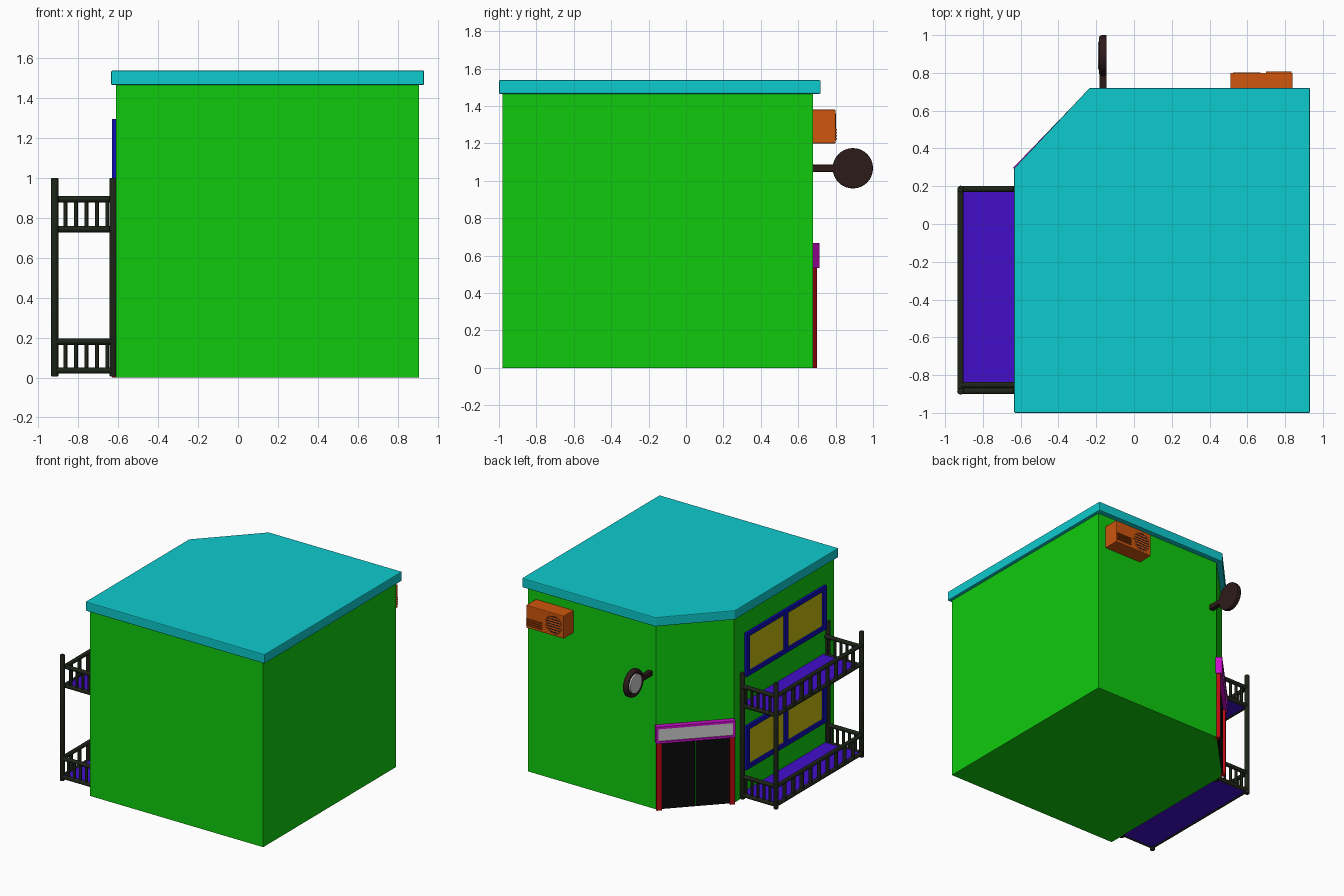
import bpy, bmesh, math
from mathutils import Vector, Matrix

if "Cube" in bpy.data.objects:
    bpy.data.objects.remove(bpy.data.objects["Cube"])


def mat(name, rgb):
    m = bpy.data.materials.new(name)
    m.diffuse_color = (*rgb, 1)
    m.use_nodes = True
    m.node_tree.nodes["Principled BSDF"].inputs["Base Color"].default_value = m.diffuse_color
    return m


GREEN = mat("wall_green", (0.005, 0.6, 0.004))
TEAL = mat("roof_teal", (0.004, 0.59, 0.61))
IRON = mat("iron", (0.013, 0.018, 0.009))
PURPLE = mat("deck_purple", (0.054, 0.004, 0.59))
BLUE = mat("frame_blue", (0.005, 0.004, 0.45))
GLASS = mat("glass", (0.56, 0.5, 0.005))
ORANGE = mat("orange", (0.62, 0.093, 0.004))
BROWN = mat("dark_brown", (0.027, 0.011, 0.011))
MAGENTA = mat("magenta", (0.6, 0.004, 0.6))
RED = mat("dark_red", (0.5, 0.003, 0.006))
BLACK = mat("black", (0.003, 0.003, 0.003))


def finish(name, bm, m, bevel=0):
    bmesh.ops.recalc_face_normals(bm, faces=bm.faces)
    me = bpy.data.meshes.new(name)
    bm.to_mesh(me)
    bm.free()
    ob = bpy.data.objects.new(name, me)
    bpy.context.collection.objects.link(ob)
    if m:
        me.materials.append(m)
    if bevel:
        mod = ob.modifiers.new("bevel", 'BEVEL')
        mod.width, mod.segments = bevel, 2
        mod.limit_method, mod.angle_limit = 'ANGLE', math.radians(40)
    return ob


def box(name, lo, hi, m=None, bevel=0, frame=Matrix()):
    """Box between two corners, optionally placed in a local frame."""
    lo, hi = Vector(lo), Vector(hi)
    bm = bmesh.new()
    mtx = frame @ Matrix.Translation((lo + hi) / 2) @ Matrix.Diagonal((*(hi - lo), 1))
    bmesh.ops.create_cube(bm, size=1, matrix=mtx)
    return finish(name, bm, m, bevel)


def rod(name, a, b, r, m=None, sides=12, bevel=0):
    a, b = Vector(a), Vector(b)
    d = b - a
    mtx = Matrix.Translation((a + b) / 2) @ d.to_track_quat('Z', 'Y').to_matrix().to_4x4()
    bm = bmesh.new()
    bmesh.ops.create_cone(bm, cap_ends=True, segments=sides, radius1=r, radius2=r,
                          depth=d.length, matrix=mtx)
    for f in bm.faces:
        f.smooth = len(f.verts) == 4
    return finish(name, bm, m, bevel)


def prism(name, pts, z0, z1, m, bevel=0):
    bm = bmesh.new()
    f = bm.faces.new([bm.verts.new((x, y, z0)) for x, y in pts])
    ext = bmesh.ops.extrude_face_region(bm, geom=[f])
    vs = [g for g in ext["geom"] if isinstance(g, bmesh.types.BMVert)]
    bmesh.ops.translate(bm, verts=vs, vec=(0, 0, z1 - z0))
    return finish(name, bm, m, bevel)


def ring(name, loc, rot, major, minor, m):
    bpy.ops.mesh.primitive_torus_add(major_radius=major, minor_radius=minor, major_segments=32,
                                     minor_segments=8, location=loc, rotation=rot)
    ob = bpy.context.object
    ob.name = name
    ob.data.materials.append(m)
    bpy.ops.object.shade_smooth()


# Building with one chamfered corner, and overhanging roof
A, B = Vector((-0.61, 0.268, 0)), Vector((-0.213, 0.68, 0))
prism("building_walls", [(-0.61, -0.98), (0.907, -0.98), (0.907, 0.68), B.xy, A.xy], 0, 1.47, GREEN)
prism("roof_slab", [(-0.635, -1), (0.932, -1), (0.932, 0.72), (-0.235, 0.72), (-0.635, 0.295)],
      1.465, 1.538, TEAL, 0.006)

# Entrance, built in a frame along the chamfer (x along wall, y outwards)
u = (B - A).normalized()
n = Vector((-u.y, u.x, 0))
F = Matrix.Translation(A) @ Matrix((u, n, (0, 0, 1))).transposed().to_4x4()
L = (B - A).length
for side, x in (("left", 0), ("right", L - 0.038)):
    box(f"door_jamb_{side}", (x, -0.01, 0), (x + 0.038, 0.028, 0.54), RED, frame=F)
box("door_leaf_left", (0.038, -0.01, 0.004), (L / 2 - 0.002, 0.012, 0.54), BLACK, frame=F)
box("door_leaf_right", (L / 2 + 0.002, -0.01, 0.004), (L - 0.038, 0.012, 0.54), BLACK, frame=F)
L += 0.006
box("entrance_board", (0.01, -0.01, 0.545), (L - 0.01, 0.034, 0.655), None, frame=F)
for nm, lo, hi in (("bottom", (0, 0.535), (L, 0.552)), ("top", (0, 0.65), (L, 0.668)),
                   ("left", (0, 0.552), (0.016, 0.65)), ("right", (L - 0.016, 0.552), (L, 0.65))):
    box("board_frame_" + nm, (lo[0], -0.01, lo[1]), (hi[0], 0.042, hi[1]), MAGENTA, frame=F)

# Two wide windows on the left wall
Y0, Y1, T = -0.86, 0.14, 0.042
for lvl, z0 in (("lower", 0.213), ("upper", 0.95)):
    z1 = z0 + 0.345
    box(f"{lvl}_window_glass", (-0.616, Y0 + 0.01, z0 + 0.01), (-0.6, Y1 - 0.01, z1 - 0.01), GLASS)
    for i, z in enumerate((z0, z1 - T * 0.8)):
        box(f"{lvl}_window_rail_{i}", (-0.63, Y0, z), (-0.6, Y1, z + T * 0.8), BLUE)
    for i, y in enumerate((Y0, (Y0 + Y1 - T) / 2, Y1 - T)):
        box(f"{lvl}_window_stile_{i}", (-0.63, y, z0 + T * 0.8), (-0.6, y + T, z1 - T * 0.8), BLUE)

# Balcony posts
XO, XI, YF, YB = -0.918, -0.625, -0.885, 0.185
for i, (x, y) in enumerate(((XO, YF), (XO, YB), (XI, YF), (XI, YB))):
    rod(f"balcony_post_{i}", (x, y, 0.004), (x, y, 1.0), 0.018, IRON, bevel=0.005)

# Balcony decks, rails and balusters; the upper front rail sits slightly inwards
for lvl, zb, zt, yf in (("lower", 0.035, 0.18, YF), ("upper", 0.743, 0.893, YF + 0.032)):
    box(f"{lvl}_balcony_deck", (XO, yf, zb - 0.012), (-0.6, YB, zb + 0.008), PURPLE)
    for nm, z in (("bottom", zb), ("top", zt)):
        rod(f"{lvl}_{nm}_rail_side", (XO, YF, z), (XO, YB, z), 0.016, IRON)
        rod(f"{lvl}_{nm}_rail_front", (XO, yf, z), (XI, yf, z), 0.016, IRON)
        rod(f"{lvl}_{nm}_rail_back", (XO, YB, z), (XI, YB, z), 0.016, IRON)
    for i in range(1, 10):
        y = YF + (YB - YF) * i / 10
        rod(f"{lvl}_side_baluster_{i}", (XO, y, zb), (XO, y, zt), 0.015, IRON, 8)
    for i in range(5):
        x = -0.865 + 0.0525 * i
        rod(f"{lvl}_front_baluster_{i}", (x, yf, zb), (x, yf, zt), 0.01, IRON, 8)
        rod(f"{lvl}_back_baluster_{i}", (x, YB, zb), (x, YB, zt), 0.01, IRON, 8)

# Round hanging sign: bracket, disc, rim and plain face
C = Vector((0, 0.892, 1.067))
box("sign_bracket", (-0.183, 0.67, 1.048), (-0.145, 0.80, 1.086), BROWN, 0.004)
rod("sign_disc", C + Vector((-0.176, 0, 0)), C + Vector((-0.145, 0, 0)), 0.108, BROWN, 32, 0.006)
rod("sign_face", C + Vector((-0.19, 0, 0)), C + Vector((-0.17, 0, 0)), 0.074, None, 32, 0.003)
ring("sign_rim", C + Vector((-0.17, 0, 0)), (0, math.pi / 2, 0), 0.092, 0.016, BROWN)

# Air conditioner: case, louvres, fan guard
box("aircon_case", (0.51, 0.67, 1.2), (0.84, 0.8, 1.38), ORANGE, 0.005)
for i in range(4):
    z = 1.222 + 0.016 * i
    box(f"aircon_louvre_{i}", (0.70, 0.79, z), (0.835, 0.808, z + 0.007), ORANGE)
for i in range(7):
    z = 1.225 + 0.02 * i
    w = 0.07 * math.sqrt(1 - ((z - 1.285) / 0.075) ** 2)
    box(f"aircon_fan_bar_{i}", (0.597 - w, 0.79, z), (0.597 + w, 0.801, z + 0.008), BROWN)
ring("aircon_fan_guard", (0.597, 0.798, 1.288), (math.pi / 2, 0, 0), 0.07, 0.004, ORANGE)
